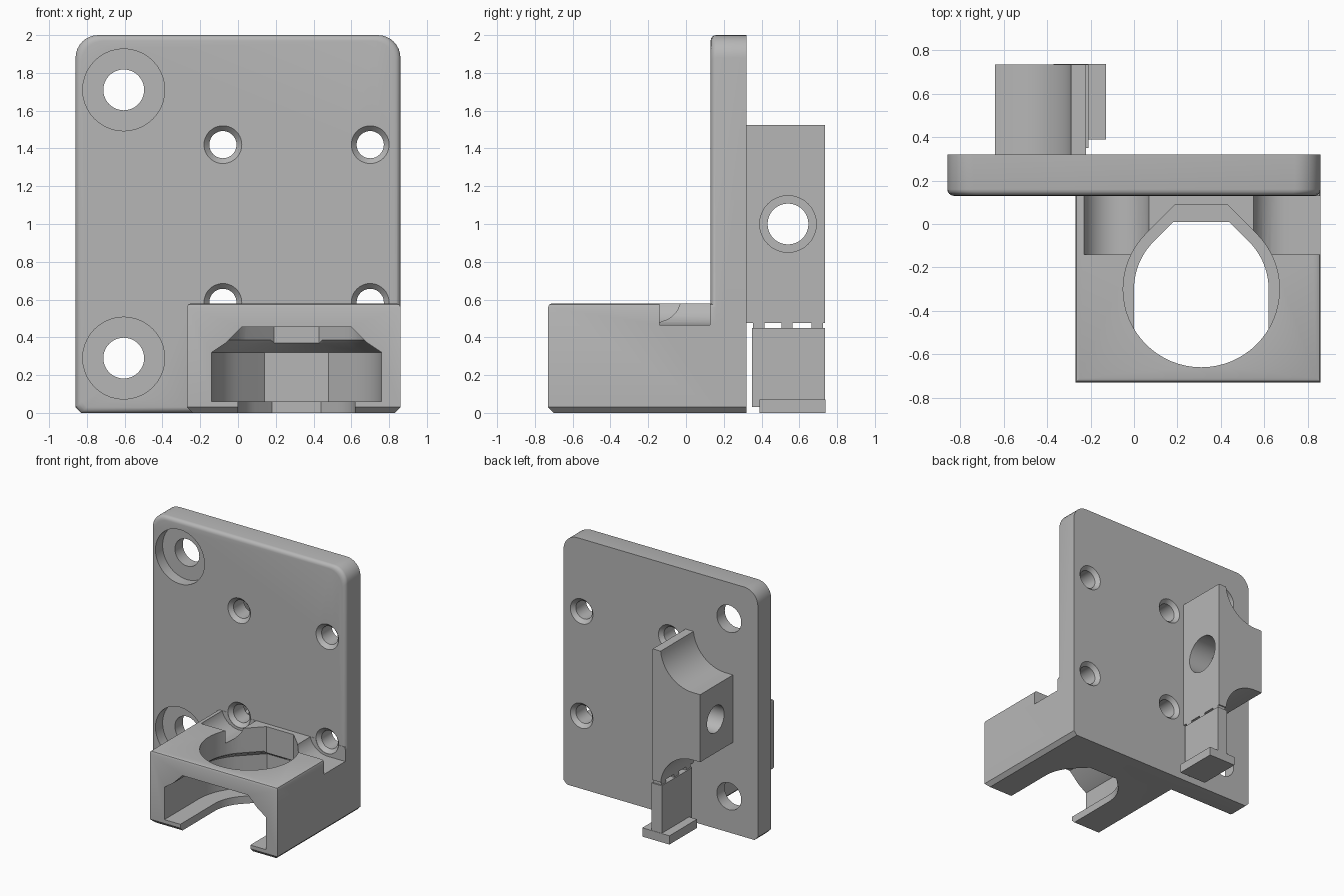
import bpy, bmesh
from math import sin, cos, radians, sqrt

old = bpy.data.objects.get("Cube")
if old:
    bpy.data.objects.remove(old, do_unlink=True)

grey = bpy.data.materials.new("plain grey")
grey.use_nodes = True
COLOR = (0.47, 0.47, 0.47, 1)
grey.diffuse_color = COLOR
grey.node_tree.nodes["Principled BSDF"].inputs["Base Color"].default_value = COLOR


def loft(name, rings):
    """Closed solid through rings with equal point counts."""
    bm = bmesh.new()
    loops = [[bm.verts.new(p) for p in ring] for ring in rings]
    n = len(loops[0])
    for a, b in zip(loops, loops[1:]):
        for i in range(n):
            j = (i + 1) % n
            bm.faces.new((a[i], a[j], b[j], b[i]))
    bm.faces.new(loops[0])
    bm.faces.new(loops[-1])
    bmesh.ops.recalc_face_normals(bm, faces=bm.faces)
    mesh = bpy.data.meshes.new(name)
    bm.to_mesh(mesh)
    bm.free()
    mesh.materials.append(grey)
    obj = bpy.data.objects.new(name, mesh)
    bpy.context.collection.objects.link(obj)
    return obj


def box(name, x0, x1, y0, y1, z0, z1):
    return loft(name, [[(x0, y0, z), (x1, y0, z), (x1, y1, z), (x0, y1, z)] for z in (z0, z1)])


def arc(cx, cy, r, a0, a1, n):
    angles = [radians(a0 + (a1 - a0) * i / n) for i in range(n + 1)]
    return [(cx + r * cos(a), cy + r * sin(a)) for a in angles]


def drill_y(x, z, profile):
    """Stepped round cutter along y."""
    return loft("drill", [[(px, y, pz) for px, pz in arc(x, z, r, 0, 360, 40)[:-1]]
                          for y, r in profile])


def drill_x(y, z, profile):
    return loft("drill", [[(x, py, pz) for py, pz in arc(y, z, r, 0, 360, 40)[:-1]]
                          for x, r in profile])


def combine(target, tool, operation="DIFFERENCE"):
    tool.hide_render = True
    mod = target.modifiers.new("join", "BOOLEAN")
    mod.object, mod.operation, mod.solver = tool, operation, "EXACT"
    bpy.context.view_layer.objects.active = target
    bpy.ops.object.modifier_apply(modifier=mod.name)
    bpy.data.objects.remove(tool, do_unlink=True)


# Back plate: rounded top corners, chamfered foot, rounded front rim
def plate_outline(y, inset):
    w, r = 0.86 - inset, 0.12
    top = arc(w - r, 2 - inset - r, r, 0, 90, 8)
    half = [(w - 0.03, inset), (w, inset + 0.03)] + top
    return [(x, y, z) for x, z in half + [(-x, z) for x, z in reversed(half)]]


rim = [radians(a) for a in (0, 22, 45, 67, 90)]
bracket = loft("bracket", [plate_outline(0.16 - 0.03 * cos(a), 0.03 * (1 - sin(a))) for a in rim]
               + [plate_outline(0.32, 0)])

# Holder block in front of the plate
def block_ring(z, i):
    return [(-0.27 + i, -0.73 + i, z), (0.86 - i, -0.73 + i, z),
            (0.86 - i, 0.315, z), (-0.27 + i, 0.315, z)]


combine(bracket, loft("block", [block_ring(0, 0.03), block_ring(0.03, 0), block_ring(0.56, 0),
                                block_ring(0.574, 0.006), block_ring(0.58, 0.02)]), "UNION")


# Round openings with a flat-topped peak at the back, optionally open to the front
CX, CY = 0.31, -0.30


def opening(z, r, flat, slot):
    if slot:
        pts = arc(CX, CY, r, 135, 180, 10) + [(CX - r, -1), (CX + r, -1)] + arc(CX, CY, r, 0, 45, 10)
    else:
        pts = arc(CX, CY, r, 135, 405, 48)
    peak = CY + r * sqrt(2) - flat
    return [(x, y, z) for x, y in pts + [(CX + flat, peak), (CX - flat, peak)]]


combine(bracket, loft("cavity", [opening(0.06, 0.45, 0.17, True), opening(0.32, 0.45, 0.17, True),
                                 opening(0.37, 0.375, 0.14, True), opening(0.455, 0.29, 0.11, True)]))
combine(bracket, loft("top_hole", [opening(0.2, 0.36, 0.12, False), opening(0.7, 0.36, 0.12, False)]))
combine(bracket, loft("floor_slot", [opening(-0.1, 0.31, 0.13, True), opening(0.15, 0.31, 0.13, True)]))

# Screw clearances in the block's rear corners
for x in (-0.08, 0.70):
    combine(bracket, drill_y(x, 0.62, [(-0.14, 0.155), (0.128, 0.155)]))
combine(bracket, box("side_relief", 0.70, 0.95, -0.14, 0.128, 0.465, 0.7))

# Four small countersunk holes and two large counterbored holes
for x in (-0.08, 0.70):
    for z in (0.585, 1.42):
        combine(bracket, drill_y(x, z, [(0, 0.1), (0.13, 0.1), (0.16, 0.072),
                                        (0.29, 0.072), (0.32, 0.1), (0.4, 0.1)]))
for z in (0.29, 1.71):
    combine(bracket, drill_y(-0.605, z, [(0, 0.217), (0.22, 0.217), (0.22, 0.108), (0.4, 0.108)]))

# Belt lug on the back, with concave shoulders mirrored about its mid height
upper = [(-0.22, 1.525), (-0.29, 1.525)] + arc(-0.575, 1.557, 0.287, -6.4, -90, 14) + [(-0.64, 1.27)]
lug_outline = upper + [(x, 2 - z) for x, z in reversed(upper)]
lug = loft("rear_lug", [[(x, y, z) for x, z in lug_outline] for y in (0.31, 0.735)])
combine(lug, drill_x(0.54, 1.0, [(-0.8, 0.108), (-0.42, 0.108), (-0.42, 0.15), (0, 0.15)]))

# Print support beneath the lug: wall, foot and small tabs
wall = box("support_wall", -0.30, -0.21, 0.35, 0.735, 0.03, 0.45)
foot = box("support_foot", -0.37, -0.13, 0.39, 0.738, 0, 0.07)
tabs = [box("support_tab", -0.29, -0.22, y, y + 0.06, 0.44, 0.48) for y in (0.355, 0.505, 0.665)]

for obj in [bracket, lug, wall, foot] + tabs:
    bpy.ops.object.select_all(action="DESELECT")
    obj.select_set(True)
    bpy.context.view_layer.objects.active = obj
    bpy.ops.object.shade_smooth_by_angle(angle=radians(28))
